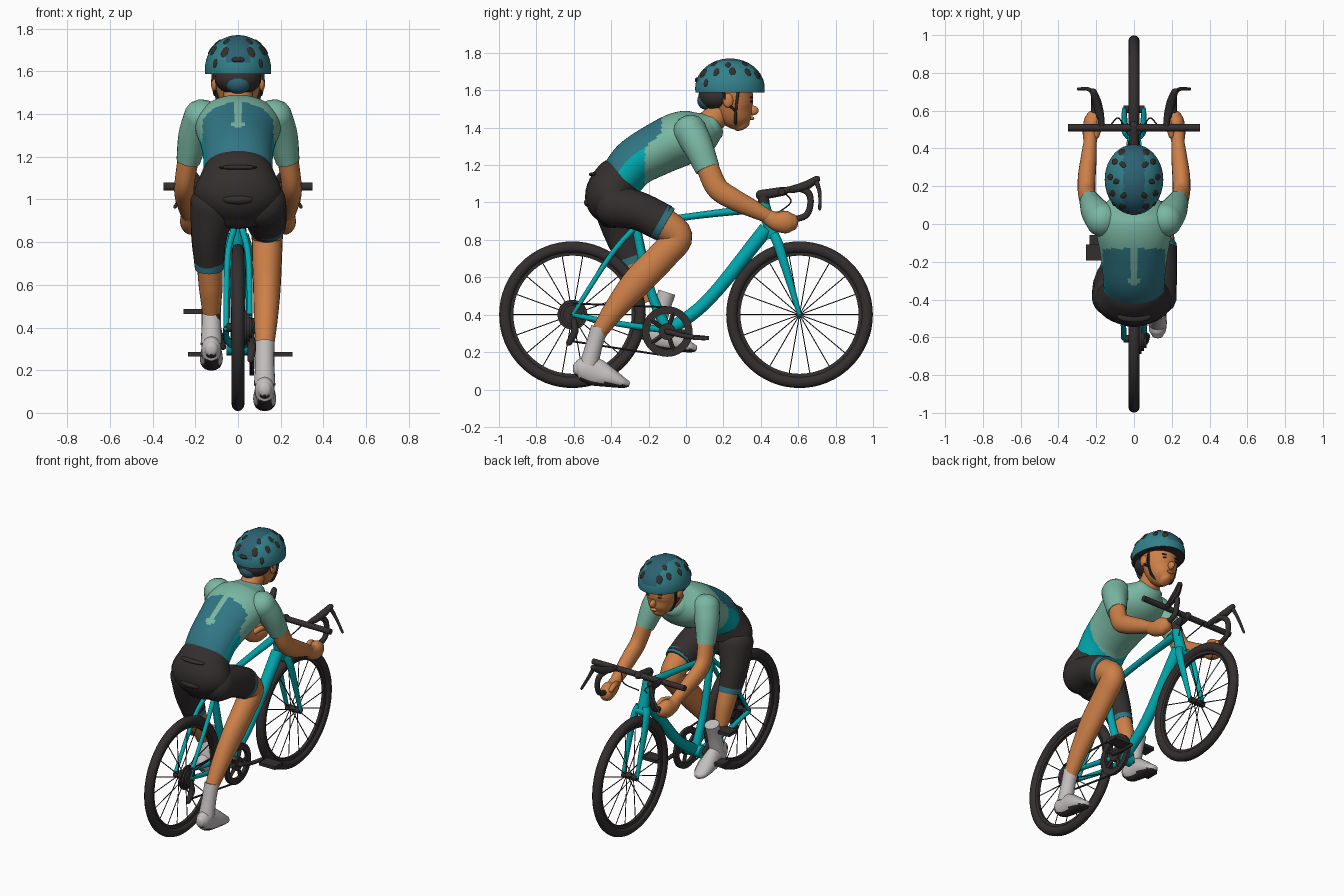
import bpy, bmesh, math
from mathutils import Vector, Matrix

if "Cube" in bpy.data.objects:
    bpy.data.objects.remove(bpy.data.objects["Cube"])


def material(name, r, g, b):
    lin = [((c / 255 + 0.055) / 1.055) ** 2.4 if c > 10 else c / 255 / 12.92 for c in (r, g, b)]
    m = bpy.data.materials.new(name)
    m.diffuse_color = (*lin, 1)
    m.use_nodes = True
    m.node_tree.nodes["Principled BSDF"].inputs["Base Color"].default_value = m.diffuse_color
    return m


SKIN = material("skin", 205, 128, 72)
MINT = material("mint", 122, 183, 163)
PANEL = material("deep teal", 48, 118, 132)
TEAL = material("bright teal", 0, 170, 176)
BLACK = material("charcoal", 52, 47, 47)
GREY = material("pale grey", 196, 191, 191)
HELMET = material("helmet teal", 50, 128, 138)
STRIPE = material("helmet stripe", 44, 98, 114)


def finish(name, bm, mats, rule=None):
    mats = mats if isinstance(mats, (list, tuple)) else [mats]
    bmesh.ops.recalc_face_normals(bm, faces=bm.faces[:])
    bm.normal_update()
    if rule:
        for f in bm.faces:
            f.material_index = rule(f.calc_center_median(), f.normal)
    me = bpy.data.meshes.new(name)
    bm.to_mesh(me)
    bm.free()
    for m in mats:
        me.materials.append(m)
    me.shade_smooth()
    me.set_sharp_from_angle(angle=math.radians(45))
    ob = bpy.data.objects.new(name, me)
    bpy.context.collection.objects.link(ob)
    return ob


def sweep(name, pts, mats, n=16, steps=5, cap=(0.0, 0.0), rule=None):
    """Elliptical tube along a smooth path of (x, y, z, r[, r2]); cap rounds the ends."""
    P = [list(p) + [p[3]] * (5 - len(p)) for p in pts]
    P = [[2 * a - b for a, b in zip(P[0], P[1])]] + P + [[2 * a - b for a, b in zip(P[-1], P[-2])]]
    path = []
    for i in range(1, len(P) - 2):
        for k in range(steps):
            t = k / steps
            path.append([0.5 * (2 * b + (c - a) * t + (2 * a - 5 * b + 4 * c - d) * t * t
                                + (3 * b - a - 3 * c + d) * t ** 3) for a, b, c, d in zip(*P[i - 1:i + 3])])
    path.append(P[-2])
    C = [Vector(p[:3]) for p in path]
    rings = []
    for i, p in enumerate(path):
        t = (C[min(i + 1, len(C) - 1)] - C[max(i - 1, 0)]).normalized()
        rings.append((C[i], t, max(p[3], .001), max(p[4], .001)))
    for end, sgn in ((0, -1), (-1, 1)):
        c, t, a, b = rings[end]
        if cap[end]:
            extra = [(c + t * sgn * min(a, b) * cap[end] * math.sin(g), t, a * math.cos(g), b * math.cos(g))
                     for g in (0.4, 0.8, 1.15, 1.42)]
            rings = extra[::-1] + rings if end == 0 else rings + extra
    bm = bmesh.new()
    loops = []
    for c, t, a, b in rings:
        ref = Vector((0, 1, 0)) if abs(t.x) > 0.9 else Vector((1, 0, 0))
        u = (ref - t * ref.dot(t)).normalized()
        v = t.cross(u)
        loops.append([bm.verts.new(c + u * a * math.cos(2 * math.pi * k / n) + v * b * math.sin(2 * math.pi * k / n))
                      for k in range(n)])
    for A, B in zip(loops, loops[1:]):
        for k in range(n):
            bm.faces.new((A[k], A[(k + 1) % n], B[(k + 1) % n], B[k]))
    bm.faces.new(loops[0])
    bm.faces.new(loops[-1])
    return finish(name, bm, mats, rule)


def rod(name, a, b, r, mat, n=12):
    return sweep(name, [(*a, r), (*b, r)], mat, n, 1)


def blob(name, c, r, mats, rot=None, rule=None, seg=24, cut=None):
    bm = bmesh.new()
    bmesh.ops.create_uvsphere(bm, u_segments=seg, v_segments=seg // 2, radius=1)
    bm.transform(Matrix.Translation(c) @ (rot or Matrix()) @ Matrix.Diagonal((*r, 1)))
    if cut:
        res = bmesh.ops.bisect_plane(bm, geom=bm.verts[:] + bm.edges[:] + bm.faces[:], plane_co=cut,
                                     plane_no=(0, 0, -1), clear_outer=True)
        bmesh.ops.contextual_create(bm, geom=[g for g in res['geom_cut'] if isinstance(g, bmesh.types.BMEdge)])
    return finish(name, bm, mats, rule)


def box(name, c, size, mat):
    bm = bmesh.new()
    bmesh.ops.create_cube(bm, size=1)
    bm.transform(Matrix.Translation(c) @ Matrix.Diagonal((*size, 1)))
    return finish(name, bm, mat)


def ring(name, x, y, z, profile, mat, n=64):
    """Lathe a closed (x, radius) profile around the x axis."""
    bm = bmesh.new()
    L = [[bm.verts.new((x + px, y + pr * math.cos(2 * math.pi * k / n), z + pr * math.sin(2 * math.pi * k / n)))
          for px, pr in profile] for k in range(n)]
    m = len(profile)
    for k in range(n):
        A, B = L[k], L[(k + 1) % n]
        for j in range(m):
            bm.faces.new((A[j], A[(j + 1) % m], B[(j + 1) % m], B[j]))
    return finish(name, bm, mat)


# wheels
tyre = [(0.03 * math.cos(a * math.pi / 6), 0.361 + 0.031 * math.sin(a * math.pi / 6)) for a in range(12)]
for side, wy in (("rear", -.607), ("front", .607)):
    ring(side + "_tyre", 0, wy, .4, tyre, BLACK)
    ring(side + "_rim", 0, wy, .4, [(-.016, .345), (.016, .345), (.01, .316), (-.01, .316)], BLACK)
    rod(side + "_hub", (-.055, wy, .4), (.055, wy, .4), .02, BLACK, 16)
    for k in range(18):
        a = 2 * math.pi * k / 18
        rod(side + "_spoke", (.025 * (-1) ** k, wy, .4),
            (0, wy + .325 * math.cos(a), .4 + .325 * math.sin(a)), .003, BLACK, 6)

# frame
sweep("seat_tube", [(0, -.1, .31, .03), (0, -.2, .56, .025), (0, -.28, .93, .023)], TEAL)
sweep("top_tube", [(0, -.27, .88, .022), (0, .02, .925, .022, .018), (0, .4, .97, .028, .024)], TEAL)
sweep("down_tube", [(0, -.1, .31, .035), (0, .12, .48, .035), (0, .43, .86, .04)], TEAL)
sweep("head_tube", [(0, .465, .81, .038), (0, .44, .9, .033), (0, .415, 1.0, .03)], TEAL)
rod("bottom_bracket", (-.055, -.1, .31), (.055, -.1, .31), .04, TEAL, 20)
rod("seat_post", (0, -.28, .92), (0, -.3, 1.0), .018, BLACK)
sweep("saddle", [(0, -.52, 1.0, .075, .025), (0, -.4, 1.0, .05, .025), (0, -.24, .995, .02, .018)], BLACK, cap=(1, 1))
rod("fork_crown", (-.045, .485, .8), (.045, .485, .8), .025, TEAL)
for s in (1, -1):
    sweep("fork_blade", [(s * .025, .47, .83, .026), (s * .048, .505, .74, .02, .026), (s * .052, .607, .4, .012)], TEAL)
    sweep("chain_stay", [(s * .03, -.12, .32, .018), (s * .055, -.35, .35, .016), (s * .055, -.607, .4, .014)], TEAL)
    sweep("seat_stay", [(s * .018, -.27, .87, .015), (s * .05, -.4, .72, .014), (s * .055, -.607, .4, .012)], TEAL)

# drivetrain
ring("chainring", .065, -.1, .31, [(-.01, .135), (.01, .135), (.01, .095), (-.01, .095)], BLACK)
ring("crank_hub", .065, -.1, .31, [(-.012, .045), (.012, .045), (.012, .005), (-.012, .005)], BLACK, 24)
for k in range(5):
    a = 2 * math.pi * k / 5
    rod("chainring_arm", (.065, -.1, .31), (.065, -.1 + .11 * math.cos(a), .31 + .11 * math.sin(a)), .012, BLACK, 8)
for j, r in enumerate((.08, .065, .05)):
    ring("cassette", .035 + .012 * j, -.607, .4, [(-.006, r), (.006, r), (.006, .01), (-.006, .01)], BLACK, 32)
rod("chain_top", (.06, -.607, .46), (.06, -.1, .44), .006, BLACK, 6)
rod("chain_bottom", (.06, -.62, .26), (.06, -.1, .18), .006, BLACK, 6)
sweep("derailleur", [(.06, -.6, .37, .015), (.065, -.595, .31, .02), (.06, -.625, .25, .016)], BLACK, cap=(1, 1))
sweep("right_crank", [(.085, -.1, .31, .015), (.1, 0, .285, .013), (.11, .1, .275, .013)], BLACK, cap=(1, 1))
sweep("left_crank", [(-.07, -.1, .31, .015), (-.09, -.13, .39, .013), (-.1, -.155, .475, .013)], BLACK, cap=(1, 1))
for c in ((.195, .08, .275), (-.195, -.15, .475), (-.175, -.1, .275)):
    box("pedal", c, (.12, .085, .022), BLACK)

# cockpit
rod("steerer_spacer", (0, .418, .99), (0, .41, 1.05), .03, BLACK, 16)
sweep("stem", [(0, .4, 1.04, .027), (0, .52, 1.06, .024)], BLACK, cap=(1, 1))
rod("handlebar", (-.35, .51, 1.06), (.35, .51, 1.06), .019, BLACK, 16)
for s in (1, -1):
    sweep("drop_bar", [(s * .17, .51, 1.06, .017), (s * .18, .6, 1.075, .018), (s * .2, .655, 1.05, .018),
                       (s * .21, .665, .99, .017), (s * .21, .64, .93, .017), (s * .21, .56, .905, .017)], BLACK, cap=(1, 1))
    sweep("brake_hood", [(s * .18, .57, 1.07, .02), (s * .195, .64, 1.09, .024), (s * .215, .70, 1.125, .018)], BLACK, cap=(1, 1))
    sweep("brake_lever", [(s * .215, .695, 1.12, .014), (s * .245, .715, 1.05, .01), (s * .295, .715, .965, .008)], BLACK, cap=(1, 1))
    sweep("brake_cable", [(s * .12, .53, 1.05, .004), (s * .08, .56, 1.0, .004), (s * .03, .47, .93, .004)], BLACK, 6)


# jersey: dark back panel with pale tag, bright flanks, mint elsewhere
def jersey_rule(c, n):
    if n.dot(Vector((0, -.5, .85))) > .3 and abs(c.x) < .165 and c.y < -.13:
        return 2 if abs(c.x) < .025 and c.z > 1.34 else 1
    return 3 if c.y < -.22 and c.z < 1.3 else 0


sweep("jersey", [(0, -.345, 1.13, .16, .12), (0, -.27, 1.215, .165, .13), (0, -.15, 1.285, .18, .14),
                 (0, -.03, 1.34, .2, .145), (0, .07, 1.37, .18, .125), (0, .15, 1.41, .095, .075)],
      [MINT, PANEL, MINT, TEAL], 64, 12, (0, .5), jersey_rule)
sweep("shorts_seat", [(0, -.375, .92, .14, .09), (0, -.40, 1.02, .205, .14), (0, -.365, 1.12, .172, .13),
                      (0, -.33, 1.18, .14, .1)], BLACK, 32, 6, (.6, .3))
blob("waist_pocket", (0, -.49, 1.15), (.09, .03, .012), BLACK)

# legs, right one bent and left one stretched
sweep("right_shorts_leg", [(.11, -.39, .985, .115), (.125, -.25, .953, .103), (.135, -.12, .89, .092, .1)], BLACK, 24, 6, (.8, 0))
sweep("right_cuff", [(.135, -.14, .90, .094, .101), (.136, -.108, .882, .09, .097)], PANEL, 24, 2)
sweep("right_leg", [(.135, -.15, .905, .085, .09), (.137, -.045, .82, .073, .08), (.136, -.12, .72, .07, .08),
                    (.135, -.26, .575, .064, .08), (.13, -.38, .43, .055, .06), (.125, -.47, .3, .042)],
      SKIN, 24, 6, (.5, 0))
sweep("left_shorts_leg", [(-.11, -.38, .98, .115), (-.135, -.335, .83, .085, .1), (-.135, -.285, .69, .068, .08)], BLACK, 24, 6, (.8, 0))
sweep("left_cuff", [(-.135, -.292, .71, .071, .083), (-.135, -.28, .675, .067, .079)], PANEL, 24, 2)
sweep("left_leg", [(-.133, -.29, .72, .06, .072), (-.13, -.26, .64, .058, .068), (-.127, -.235, .57, .054, .062),
                   (-.125, -.2, .47, .042)], SKIN, 24, 6)

# socks and shoes with dark soles
for name, s, dy, dz in (("right", 1, 0, 0), ("left", -1, .36, .19)):
    x = s * .125
    sweep(name + "_sock", [(x, -.462 + dy, .33 + dz, .047), (x, -.49 + dy, .24 + dz, .045), (x, -.52 + dy, .13 + dz, .05)], GREY, 20)
    sweep(name + "_shoe", [(x, -.59 + dy, .11 + dz, .03, .035), (x, -.56 + dy, .11 + dz, .045, .06),
                           (x, -.49 + dy, .095 + dz, .047, .075), (x, -.41 + dy, .065 + dz, .054, .054),
                           (x, -.34 + dy, .037 + dz, .045, .03), (x, -.31 + dy, .03 + dz, .025, .018)],
          [GREY, BLACK], 24, 5, (.5, .5), lambda c, n: 1 if n.z < -.55 else 0)

# arms
for s in (1, -1):
    sweep("sleeve", [(s * .165, .02, 1.385, .09), (s * .205, .065, 1.3, .075, .08), (s * .233, .115, 1.18, .056, .066)], MINT, 24, 6, (.9, 0))
    sweep("arm", [(s * .232, .11, 1.2, .05, .06), (s * .25, .165, 1.08, .047, .06), (s * .25, .25, 1.02, .047, .057),
                  (s * .24, .35, .97, .042, .048), (s * .232, .44, .925, .034, .036)], SKIN, 20, 6, (0, .5))
    sweep("hand", [(s * .232, .42, .935, .032, .035), (s * .23, .48, .9, .042, .05), (s * .222, .535, .895, .045, .06),
                   (s * .21, .57, .895, .04, .045)], SKIN, 20, 5, (.6, .7))
    sweep("thumb", [(s * .2, .47, .93, .018), (s * .185, .52, .94, .017), (s * .18, .56, .925, .014)], SKIN, 12, cap=(1, 1))

# head
sweep("neck", [(0, .1, 1.4, .075), (0, .16, 1.46, .068), (0, .22, 1.54, .07)], SKIN, 24)
sweep("head", [(0, .3, 1.41, .035, .045), (0, .285, 1.44, .07, .075), (0, .262, 1.49, .095, .098),
               (0, .25, 1.55, .11, .11), (0, .24, 1.6, .113, .115), (0, .24, 1.66, .1, .1)], SKIN, 32, 5, (.6, .5))
blob("hair", (0, .17, 1.565), (.11, .105, .075), BLACK)
blob("helmet_retainer", (0, .11, 1.545), (.06, .05, .05), STRIPE)
blob("nose", (0, .358, 1.492), (.018, .03, .026), SKIN)
blob("lips", (0, .353, 1.45), (.025, .012, .01), SKIN)
for s in (1, -1):
    blob("ear", (s * .112, .225, 1.545), (.015, .028, .038), SKIN)
    blob("eye", (s * .04, .347, 1.54), (.015, .008, .006), BLACK)
    blob("eyebrow", (s * .042, .348, 1.562), (.022, .008, .005), BLACK)
    sweep("front_strap", [(s * .116, .28, 1.6, .007), (s * .108, .268, 1.51, .007), (s * .075, .265, 1.435, .008), (0, .27, 1.405, .008)], BLACK, 8)
    sweep("back_strap", [(s * .118, .2, 1.6, .007), (s * .117, .215, 1.54, .007), (s * .108, .265, 1.49, .007)], BLACK, 8)

# helmet with raised dark centre and vents
HC, HR = Vector((0, .235, 1.61)), Vector((.155, .186, .16))
blob("helmet", HC, HR, [HELMET, STRIPE, BLACK], seg=64, cut=(0, 0, 1.588),
     rule=lambda c, n: 2 if n.z < -.9 else 1 if abs(c.x) < .055 and c.z > 1.64 else 0)
for s in (1, -1):
    for az, el, w in ((-62, 30, .03), (-28, 33, .026), (5, 35, .026), (38, 33, .026), (62, 27, .03),
                      (-45, 10, .022), (-5, 52, .022), (48, 55, .022), (-52, 55, .022)):
        a, e = math.radians(az), math.radians(el)
        d = Vector((s * math.cos(a) * math.cos(e), math.sin(a) * math.cos(e), math.sin(e)))
        nrm = Vector((d.x / HR.x, d.y / HR.y, d.z / HR.z))
        blob("helmet_vent", HC + Vector((d.x * HR.x, d.y * HR.y, d.z * HR.z)), (w * .62, w, .005), BLACK,
             nrm.to_track_quat('Z', 'Y').to_matrix().to_4x4(), seg=16)
blob("rear_vent", HC + Vector((0, -.178, .045)), (.03, .01, .013), BLACK, seg=16)
